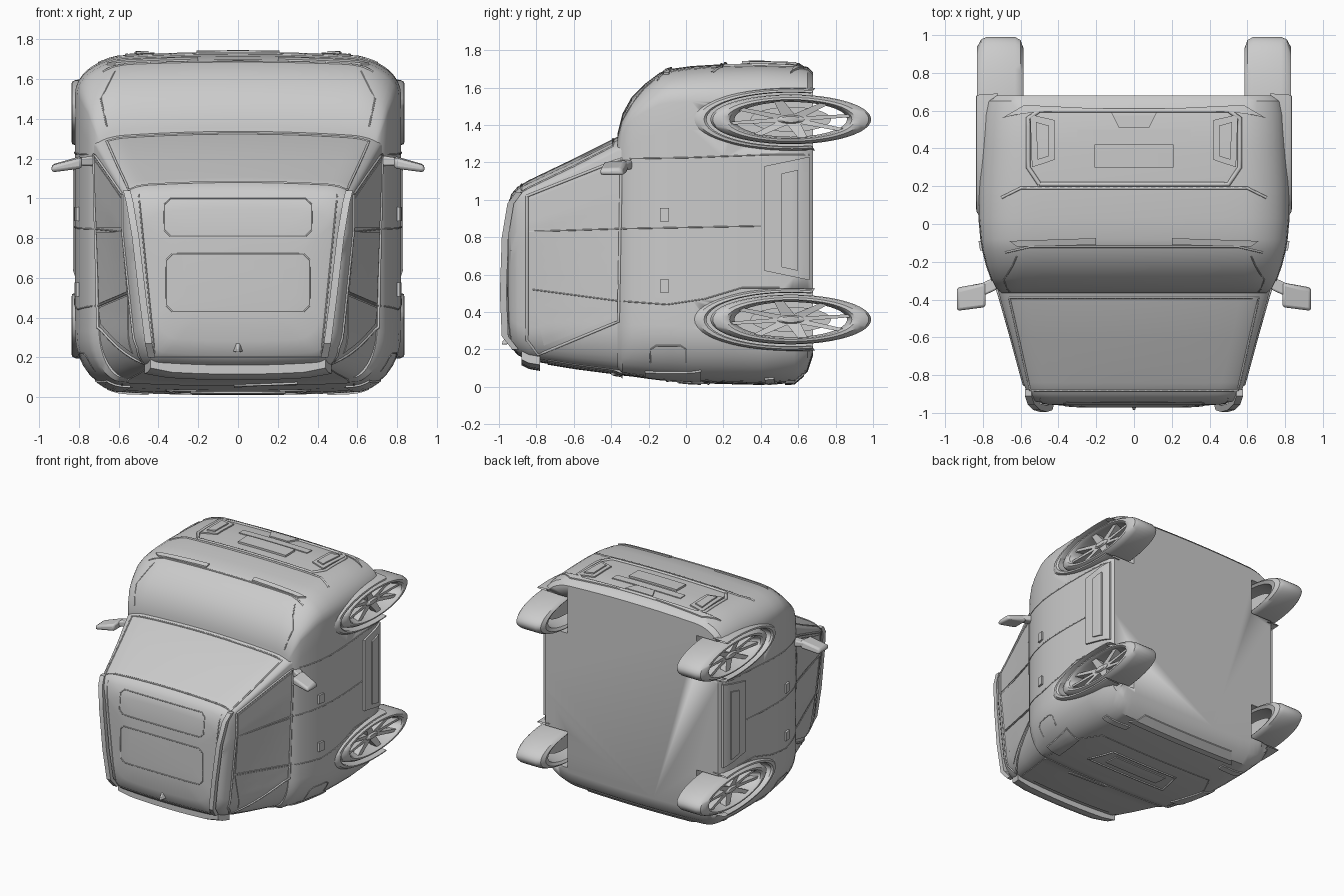
import bpy, bmesh, math
from mathutils import Vector
from mathutils.bvhtree import BVHTree

if "Cube" in bpy.data.objects:
    bpy.data.objects.remove(bpy.data.objects["Cube"])


def finish(name, bm, angle=35):
    bmesh.ops.recalc_face_normals(bm, faces=bm.faces[:])
    me = bpy.data.meshes.new(name)
    bm.to_mesh(me)
    bm.free()
    ob = bpy.data.objects.new(name, me)
    bpy.context.collection.objects.link(ob)
    bpy.ops.object.select_all(action='DESELECT')
    ob.select_set(True)
    bpy.context.view_layer.objects.active = ob
    bpy.ops.object.shade_smooth_by_angle(angle=math.radians(angle))
    return ob


def loft(name, rings, closed=True, caps=True, loop=False, angle=35):
    bm = bmesh.new()
    vs = [[bm.verts.new(p) for p in r] for r in rings]
    n = len(rings[0])
    pairs = list(zip(vs, vs[1:])) + ([(vs[-1], vs[0])] if loop else [])
    for a, b in pairs:
        for i in range(n if closed else n - 1):
            j = (i + 1) % n
            bm.faces.new((a[i], a[j], b[j], b[i]))
    if caps:
        bm.faces.new(vs[0])
        bm.faces.new(vs[-1])
    return finish(name, bm, angle)


def section(y, w, z0, z1, rx, rear, front, bow, taper):
    """Rounded outline across the car at one height; narrows to the rear by taper."""
    half = [(w * k / 6 * (1 - rx / w), z1) for k in range(6)]
    for k in range(9):
        a = math.pi / 2 * (1 - k / 8)
        half.append((w - rx + rx * math.cos(a), z1 - front + front * math.sin(a)))
    for k in range(1, 8):
        half.append((w, z1 - front + (z0 + rear - z1 + front) * k / 8))
    for k in range(9):
        a = -math.pi / 2 * k / 8
        half.append((w - rx + rx * math.cos(a), z0 + rear + rear * math.sin(a)))
    half += [(w * k / 6 * (1 - rx / w), z0) for k in range(5, -1, -1)]
    out = []
    for x, z in half:
        t = (z - z0) / (z1 - z0)
        b = bow * (x / w) ** 2 * (1 - 2 * t)
        x *= taper + (1 - taper) * min(1, t / 0.75)
        out.append((x, y, z + b))
    return out + [(-x, y, z) for x, y, z in out[-2:0:-1]]


# lower body and cabin, stacked from the floor (+y) up to the roof (-y)
LOWER = [(.68, .76, .17, 1.68, .2, .18, .14), (.65, .785, .08, 1.71, .22, .2, .15),
         (.58, .80, .02, 1.725, .24, .24, .17), (.4, .81, .01, 1.73, .24, .26, .18),
         (.2, .82, .015, 1.725, .24, .28, .18), (.03, .82, .02, 1.715, .24, .28, .17),
         (-.08, .81, .03, 1.70, .23, .28, .16), (-.14, .80, .035, 1.68, .22, .28, .15),
         (-.22, .78, .045, 1.62, .2, .27, .13), (-.29, .755, .055, 1.55, .17, .26, .1),
         (-.34, .73, .06, 1.46, .14, .25, .08), (-.365, .70, .08, 1.36, .12, .25, .05)]
CABIN = [(-.27, .75, .06, 1.365, .15, .24, .05, .03, .97), (-.37, .715, .07, 1.335, .15, .24, .05, .03, .96),
         (-.6, .65, .10, 1.22, .13, .2, .05, .03, .93), (-.84, .585, .14, 1.105, .12, .16, .05, .025, .88),
         (-.9, .565, .17, 1.07, .12, .15, .05, .02, .87), (-.935, .535, .21, 1.03, .12, .14, .06, .02, .87),
         (-.955, .46, .28, .95, .12, .12, .08, .02, .88), (-.967, .3, .42, .82, .1, .1, .1, .01, .9)]
body = loft("body", [section(*r, .025, 1) for r in LOWER])
cabin = loft("cabin", [section(*r) for r in CABIN])

shell = bmesh.new()
shell.from_mesh(body.data)
shell.from_mesh(cabin.data)
tree = BVHTree.FromBMesh(shell)
shell.free()

# projection helpers: side uses (y, z), front and rear (x, y), roof (x, z)
VIEWS = {'R': (lambda u, v: (3, u, v), (-1, 0, 0)), 'L': (lambda u, v: (-3, u, v), (1, 0, 0)),
         'F': (lambda u, v: (u, v, 3), (0, 0, -1)), 'B': (lambda u, v: (u, v, -3), (0, 0, 1)),
         'T': (lambda u, v: (u, -3, v), (0, 1, 0))}


def hit(view, u, v):
    o, d = Vector(VIEWS[view][0](u, v)), Vector(VIEWS[view][1])
    p = tree.ray_cast(o, d)[0]
    return p if p else tree.find_nearest(o + d * 2.2)[0]


def seam(name, view, pts, r=.004, closed=False):
    pts = list(pts) + ([pts[0]] if closed else [])
    path = []
    for (a, b), (c, d) in zip(pts, pts[1:]):
        n = max(2, int(math.hypot(c - a, d - b) / .04))
        path += [hit(view, a + (c - a) * i / n, b + (d - b) * i / n) for i in range(n)]
    path.append(hit(view, *pts[-1]))
    cu = bpy.data.curves.new(name, 'CURVE')
    cu.dimensions = '3D'
    cu.bevel_depth, cu.bevel_resolution = r, 1
    sp = cu.splines.new('POLY')
    sp.points.add(len(path) - 1)
    for q, p in zip(sp.points, path):
        q.co = (*p, 1)
    ob = bpy.data.objects.new(name, cu)
    bpy.context.collection.objects.link(ob)


def patch(name, view, quad, lift=.008, n=8):
    """Panel that follows the shell, raised by lift, with a skirt into the shell."""
    a, b, c, d = [Vector(q) for q in quad]
    out = -Vector(VIEWS[view][1])
    bm = bmesh.new()
    g = []
    for i in range(n + 1):
        s = i / n
        row = [a.lerp(b, s).lerp(d.lerp(c, s), j / n) for j in range(n + 1)]
        g.append([bm.verts.new(hit(view, *p) + out * lift) for p in row])
    for i in range(n):
        for j in range(n):
            bm.faces.new((g[i][j], g[i + 1][j], g[i + 1][j + 1], g[i][j + 1]))
    rim = bmesh.ops.extrude_edge_only(bm, edges=[e for e in bm.edges if e.is_boundary])
    for v in rim['geom']:
        if isinstance(v, bmesh.types.BMVert):
            v.co -= out * (lift + .01)
    return finish(name, bm)


def box(name, quad_a, quad_b, bevel=.01):
    ob = loft(name, [quad_a, quad_b])
    m = ob.modifiers.new("bevel", 'BEVEL')
    m.width, m.segments = bevel, 2


def ring(x, r, cz, n=48, a0=0, a1=360, ry=.43, rz=.133):
    return [(x, .56 + ry * r * math.cos(a), cz + rz * r * math.sin(a))
            for a in [math.radians(a0 + (a1 - a0) * k / n) for k in range(n + (a1 - a0 < 360))]]


# wheels, wheel wells and fender arches
TYRE = [(.66, .70), (.60, .74), (.585, .86), (.60, .96), (.63, 1), (.78, 1), (.81, .97),
        (.83, .88), (.832, .80), (.822, .76), (.80, .74), (.77, .70)]
ARCH = [(.72, 1), (.825, 1.0), (.837, 1.03), (.834, 1.1), (.815, 1.16), (.72, 1.2)]
for s, side in ((1, "right"), (-1, "left")):
    for cz, end in ((1.43, "front"), (.36, "rear")):
        tag = f"{end}_{side}"
        cut = loft("well_cutter_" + tag, [ring(s * x, 1, cz, ry=.46, rz=.148) for x in (.57, .95)])
        cut.hide_render = True
        cut.hide_set(True)
        m = body.modifiers.new("well", 'BOOLEAN')
        m.object, m.operation, m.solver = cut, 'DIFFERENCE', 'EXACT'
        loft("tyre_" + tag, [ring(s * x, r, cz) for x, r in TYRE], caps=False, loop=True)
        loft("hub_" + tag, [ring(s * x, r, cz, 24) for x, r in ((.70, .18), (.79, .17), (.80, .12))])
        loft("brake_disc_" + tag, [ring(s * x, .5, cz) for x in (.67, .69)])
        for k in range(8):
            a = k * math.pi / 4 + .2
            ca, sa = math.cos(a), math.sin(a)
            ends = []
            for r, w, x in ((.12, .09, .785), (.74, .06, .805)):
                ends.append([(s * (x + dx), .56 + .43 * (r * ca - t * sa), cz + .133 * (r * sa + t * ca))
                             for dx, t in ((0, -w), (0, w), (-.05, w), (-.05, -w))])
            loft(f"spoke_{tag}_{k}", ends)
        loft("fender_arch_" + tag, [ring(s * x, r, cz, 32, 76, 284, .45, .143) for x, r in ARCH],
             closed=False, caps=False)

# sides: glass, pillars, doors, sills, handles
for s, view, side in ((1, 'R', "right"), (-1, 'L', "left")):
    glass = [(-.84, 1.0), (-.36, 1.19), (-.37, .85), (-.84, .85)]
    patch("front_window_" + side, view, glass, .004)
    patch("rear_window_" + side, view, [(-.84, .83), (-.37, .83), (-.375, .47), (-.83, .53)], .004)
    patch("quarter_window_" + side, view, [(-.83, .51), (-.375, .45), (-.385, .37), (-.76, .22)], .004)
    seam("window_trim_" + side, view, [(-.85, 1.02), (-.345, 1.22), (-.36, .35), (-.79, .17), (-.85, .25)], .008, True)
    seam("door_seam_front_" + side, view, [(-.3, 1.22), (0, 1.225), (.4, 1.24), (.66, 1.24)])
    seam("door_seam_middle_" + side, view, [(-.84, .83), (-.36, .845), (.4, .86)])
    seam("door_seam_rear_" + side, view, [(-.82, .52), (-.37, .46), (-.1, .44), (.1, .47), (.3, .53), (.5, .53)])
    seam("fuel_flap_" + side, view, [(-.19, .13), (-.19, .2), (-.16, .22), (-.03, .22), (0, .2), (0, .13)])
    patch("sill_panel_" + side, view, [(.42, 1.18), (.66, 1.23), (.66, .57), (.42, .62)], .015)
    patch("sill_trim_" + side, view, [(.51, 1.14), (.6, 1.16), (.6, .62), (.51, .64)], .026)
    for z in (.92, .54):
        patch("door_handle_" + side, view, [(-.14, z + .035), (-.09, z + .035), (-.09, z - .035), (-.14, z - .035)], .015, 3)
    # mirrors
    box("mirror_" + side,
        [(s * .785, y, z) for y, z in ((-.44, 1.15), (-.44, 1.205), (-.31, 1.215), (-.31, 1.15))],
        [(s * .938, y, z) for y, z in ((-.46, 1.13), (-.46, 1.165), (-.35, 1.17), (-.33, 1.13))], .015)
    box("mirror_arm_" + side,
        [(s * .69, y, z) for y, z in ((-.33, 1.16), (-.33, 1.22), (-.26, 1.22), (-.26, 1.16))],
        [(s * .82, y, z) for y, z in ((-.39, 1.165), (-.39, 1.2), (-.32, 1.2), (-.32, 1.165))])
    # roof rails with feet
    rail = [(.435, -.93, .2), (.45, -.985, .27), (.48, -.995, .5), (.515, -.985, .8), (.545, -.955, .98), (.56, -.91, 1.04)]
    loft("roof_rail_" + side, [[(s * (x + dx), y + dy, z) for dx, dy in ((-.018, 0), (.018, 0), (.018, .035), (-.018, .035))]
                               for x, y, z in rail])
    seam("roof_gutter_" + side, 'T', [(s * .42, .22), (s * .5, 1.02)])
    # lamps, vents and creases at the nose and tail
    patch("headlamp_" + side, 'F', [(s * .2, -.11), (s * .62, -.12), (s * .66, -.09), (s * .2, -.075)], .012)
    patch("bumper_vent_" + side, 'F', [(s * .42, .34), (s * .54, .3), (s * .55, .58), (s * .42, .55)], .01)
    patch("vent_blade_" + side, 'F', [(s * .45, .36), (s * .51, .34), (s * .52, .54), (s * .45, .52)], .02, 3)
    patch("fog_lamp_" + side, 'F', [(s * .16, .61), (s * .58, .59), (s * .7, .56), (s * .58, .63)], .01)
    seam("hood_crease_" + side, 'T', [(s * .66, 1.36), (s * .69, 1.5), (s * .62, 1.64)])
    patch("tail_lamp_" + side, 'B', [(s * .54, -.22), (s * .66, -.22), (s * .72, .08), (s * .6, .08)], .01)
    patch("rear_reflector_" + side, 'B', [(s * .45, .44), (s * .66, .42), (s * .66, .47), (s * .45, .49)], .01)

# windscreen, hood and front bumper
seam("windscreen_trim", 'F', [(-.66, -.39), (.66, -.39), (.55, -.88), (-.55, -.88)], .006, True)
seam("hood_edge", 'F', [(-.68, -.15), (-.55, -.12), (.55, -.12), (.68, -.15)], .006)
seam("nose_crease", 'F', [(-.7, .14), (-.6, .19), (.6, .19), (.7, .14)], .008)
seam("grille_frame", 'F', [(-.5, .21), (.5, .21), (.56, .3), (.56, .56), (.5, .6), (-.5, .6), (-.56, .56), (-.56, .3)], .012, True)
patch("front_plate", 'F', [(-.21, .3), (.21, .3), (.21, .42), (-.21, .42)], .015)
patch("grille_bar", 'F', [(-.3, .44), (.3, .44), (.3, .5), (-.3, .5)], .007)
patch("tow_cover", 'F', [(-.12, .59), (.12, .59), (.08, .51), (-.08, .51)], .012)

# roof openings and fin aerial
for nm, w, lo, hi in (("front_sunroof", .37, .81, 1.0), ("rear_sunroof", .36, .43, .72)):
    seam(nm, 'T', [(-w + .03, lo), (w - .03, lo), (w, lo + .03), (w, hi - .03),
                   (w - .03, hi), (-w + .03, hi), (-w, hi - .03), (-w, lo + .03)], .004, True)
box("fin_aerial", [(-.028, -.93, .23), (.028, -.93, .23), (.012, -.93, .29), (-.012, -.93, .29)],
    [(-.006, -.985, .225), (.006, -.985, .225), (.004, -.98, .245), (-.004, -.98, .245)], .003)

# tailgate: glass, spoiler, plate recess, bumper
seam("roof_rear_seam", 'T', [(-.44, .2), (.44, .2)])
patch("rear_spoiler", 'B', [(-.44, -.88), (.44, -.88), (.47, -.78), (-.47, -.78)], .045)
patch("rear_glass", 'B', [(-.46, -.74), (.46, -.74), (.56, -.34), (-.56, -.34)], .005)
patch("rear_wiper", 'B', [(-.02, -.37), (.3, -.4), (.3, -.38), (-.02, -.34)], .015, 4)
seam("plate_recess", 'B', [(-.36, -.1), (.36, -.1), (.3, .12), (-.3, .12)], .008, True)
patch("rear_plate", 'B', [(-.24, -.04), (.24, -.04), (.24, .08), (-.24, .08)], .008)
seam("tailgate_seam", 'B', [(-.58, -.3), (-.6, .1), (-.52, .25), (.52, .25), (.6, .1), (.58, -.3)])
patch("rear_bumper_trim", 'B', [(-.5, .53), (.5, .53), (.42, .63), (-.42, .63)], .008)
